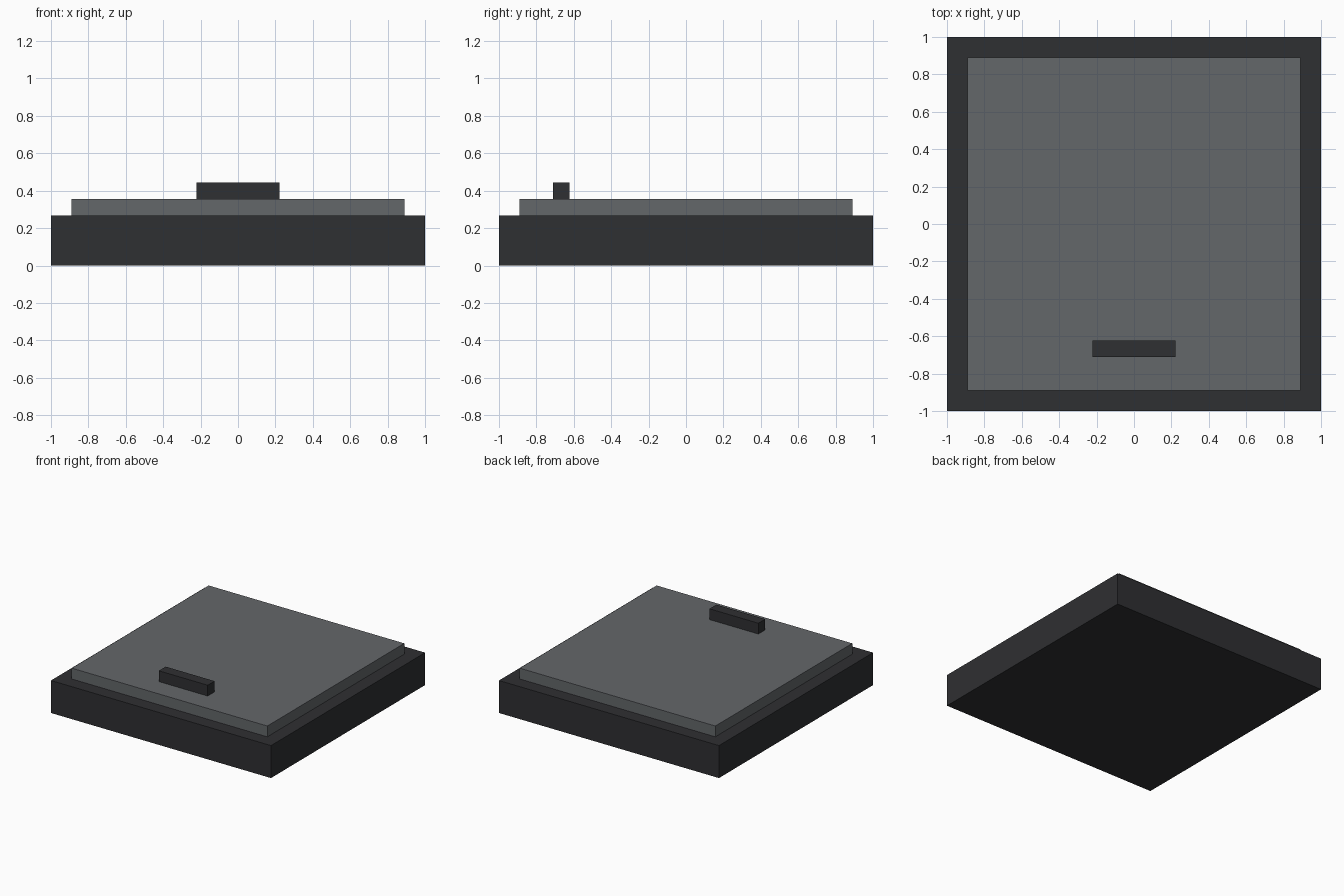
import bpy

if "Cube" in bpy.data.objects:
    bpy.data.objects.remove(bpy.data.objects["Cube"])

U = 2 / 22.5  # module the whole model is sized on


def material(name, rgb):
    m = bpy.data.materials.new(name)
    m.diffuse_color = (*rgb, 1)
    m.use_nodes = True
    m.node_tree.nodes["Principled BSDF"].inputs["Base Color"].default_value = m.diffuse_color
    return m


def box(name, size, center_y, bottom, mat):
    """Flat-faced box, measured in modules and centred on x."""
    bpy.ops.mesh.primitive_cube_add(
        size=1, location=(0, center_y * U, (bottom + size[2] / 2) * U))
    ob = bpy.context.object
    ob.name = name
    ob.scale = [s * U for s in size]
    bpy.ops.object.transform_apply(location=False, rotation=False, scale=True)
    ob.data.materials.append(mat)
    return ob


dark = material("dark_grey", (0.028, 0.029, 0.032))
mid = material("mid_grey", (0.127, 0.136, 0.144))

# Thick frame base, raised hatch panel, and grip near the front edge
box("base", (22.5, 22.5, 3), 0, 0, dark)
box("panel", (20, 20, 1), 0, 3, mid)
box("handle", (5, 1, 1), -7.5, 4, dark)
